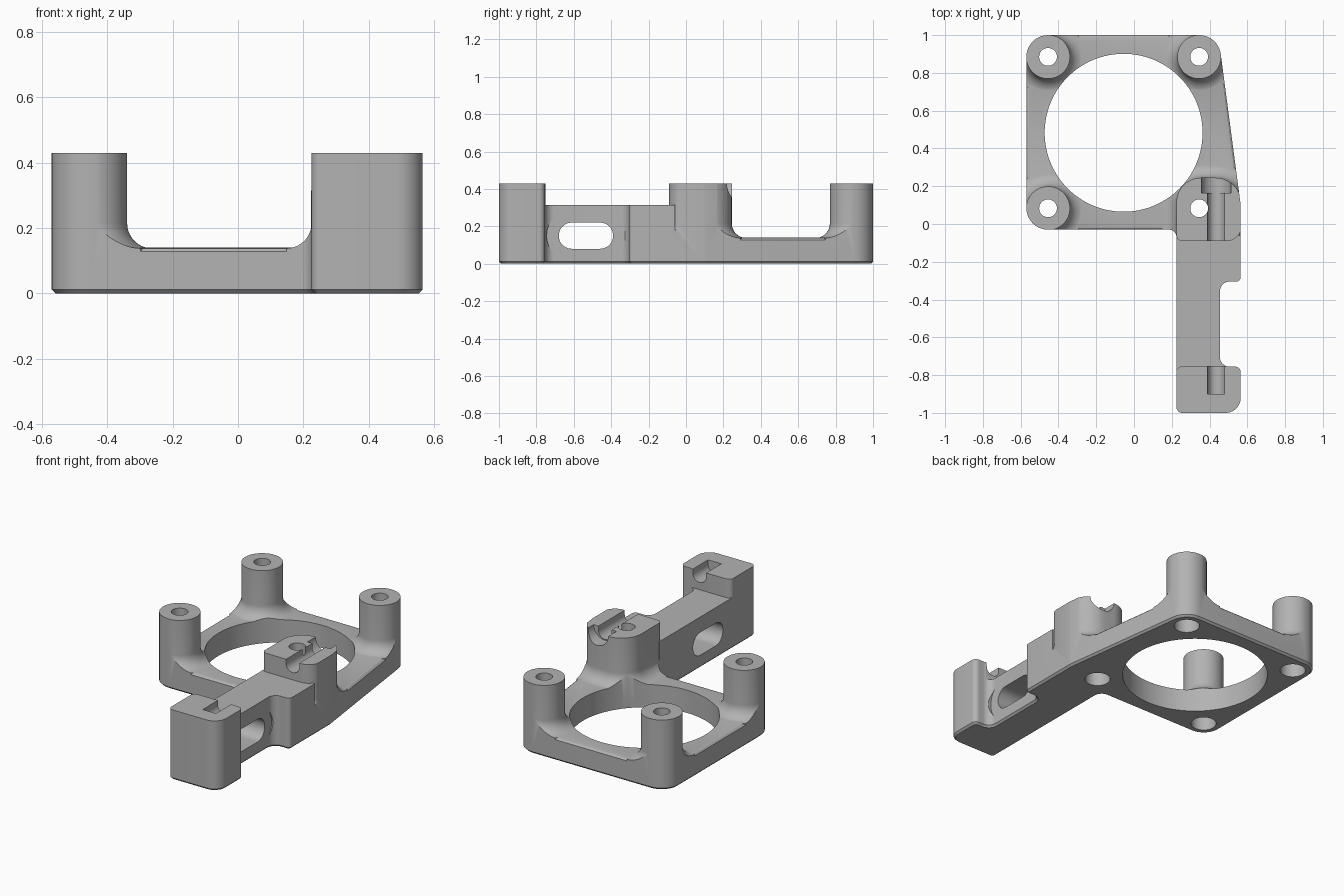
import bpy
import bmesh
from math import sin, cos, pi, tan
from mathutils import Vector, Matrix

cube = bpy.data.objects.get("Cube")
if cube:
    bpy.data.objects.remove(cube, do_unlink=True)

gray = bpy.data.materials.new("matte_gray")
gray.use_nodes = True
gray.diffuse_color = (0.45, 0.45, 0.45, 1)
gray.node_tree.nodes["Principled BSDF"].inputs["Base Color"].default_value = (0.45, 0.45, 0.45, 1)

# Axis swaps: loft direction z becomes x or y
ALONG_X = Matrix(((0, 0, 1, 0), (1, 0, 0, 0), (0, 1, 0, 0), (0, 0, 0, 1)))
ALONG_Y = Matrix(((0, 1, 0, 0), (0, 0, 1, 0), (1, 0, 0, 0), (0, 0, 0, 1)))


def circle(x, y, r, n=64):
    return [Vector((x + r * cos(2 * pi * i / n), y + r * sin(2 * pi * i / n))) for i in range(n)]


def rounded(corners, n=10):
    """Counterclockwise polygon of (x, y, radius) corners with arcs."""
    out = []
    for i, (x, y, r) in enumerate(corners):
        p = Vector((x, y))
        a = (Vector(corners[i - 1][:2]) - p).normalized()
        b = (Vector(corners[(i + 1) % len(corners)][:2]) - p).normalized()
        if r == 0:
            out.append(p)
            continue
        half = a.angle(b) / 2
        center = p + (a + b).normalized() * (r / sin(half))
        u = p + a * (r / tan(half)) - center
        v = p + b * (r / tan(half)) - center
        sweep = u.angle(v)
        for k in range(n + 1):
            t = k / n
            out.append(center + (u * sin((1 - t) * sweep) + v * sin(t * sweep)) / sin(sweep))
    return out


def offset(points, d):
    out = []
    for i, p in enumerate(points):
        e1 = (p - points[i - 1]).normalized()
        e2 = (points[(i + 1) % len(points)] - p).normalized()
        n1, n2 = Vector((e1.y, -e1.x)), Vector((e2.y, -e2.x))
        out.append(p + (n1 + n2) * (d / (1 + n1.dot(n2))))
    return out


def loft(name, points, levels, matrix=None):
    """Closed solid from an outline, with (height, outward offset) levels."""
    bm = bmesh.new()
    rings = [[bm.verts.new((q.x, q.y, z)) for q in offset(points, d)] for z, d in levels]
    n = len(points)
    for lo, hi in zip(rings, rings[1:]):
        for i in range(n):
            j = (i + 1) % n
            bm.faces.new((lo[i], lo[j], hi[j], hi[i]))
    bm.faces.new(rings[0][::-1])
    bm.faces.new(rings[-1])
    if matrix:
        bm.transform(matrix)
    mesh = bpy.data.meshes.new(name)
    bm.to_mesh(mesh)
    bm.free()
    mesh.materials.append(gray)
    ob = bpy.data.objects.new(name, mesh)
    bpy.context.collection.objects.link(ob)
    return ob


def combine(target, tool, operation):
    tool.hide_render = True
    mod = target.modifiers.new(operation, 'BOOLEAN')
    mod.operation = operation
    mod.solver = 'EXACT'
    mod.object = tool
    bpy.context.view_layer.objects.active = target
    bpy.ops.object.modifier_apply(modifier=mod.name)
    bpy.data.objects.remove(tool, do_unlink=True)


# Ring plate with softened top rim
plate_corners = [(0.565, -0.03, 0), (0.565, 0.1, 0.1), (0.446, 1, 0.115),
                 (-0.57, 1, 0.115), (-0.57, -0.03, 0.115)]
bracket = loft("fan_bracket", rounded(plate_corners),
               [(-0.02, 0.005), (0.113, 0.005), (0.128, 0), (0.137, -0.01), (0.14, -0.025)])

# Posts and clamp block flare into the plate with a concave fillet
F = 0.077
flare = [(-0.02, F)] + [(0.215 - F * cos(k * pi / 20), F - F * sin(k * pi / 20))
                        for k in range(11)] + [(0.46, 0)]
posts = [(-0.455, 0.885), (0.345, 0.885), (-0.455, 0.083), (0.345, 0.083)]
for x, y in posts[:3]:
    combine(bracket, loft("post", circle(x, y, 0.116), flare), 'UNION')
clamp = rounded([(0.225, -0.09, 0.03), (0.57, -0.09, 0.08), (0.57, 0.245, 0.14), (0.225, 0.245, 0.13)])
combine(bracket, loft("clamp_block", clamp, flare), 'UNION')

# Arm and its raised end block
arm = rounded([(0.2, -1.02, 0), (0.6, -1.02, 0), (0.6, -0.06, 0), (0.2, -0.06, 0)])
combine(bracket, loft("arm", arm, [(-0.02, 0), (0.315, 0)]), 'UNION')
end = rounded([(0.22, -1.03, 0), (0.61, -1.03, 0), (0.61, -0.752, 0), (0.22, -0.752, 0.04)])
combine(bracket, loft("end_block", end, [(-0.03, 0), (0.46, 0)]), 'UNION')

# Trim everything to the footprint with a chamfered base
footprint = rounded([(0.225, -1, 0.03), (0.565, -1, 0.08), (0.565, -0.755, 0.03), (0.455, -0.755, 0.05),
                     (0.455, -0.305, 0.05), (0.565, -0.305, 0.025)]
                    + plate_corners[1:] + [(0.225, -0.03, 0.04)])
combine(bracket, loft("footprint", footprint, [(0, -0.012), (0.012, 0), (0.43, 0)]), 'INTERSECT')

# Fan opening, screw holes and counterbores
combine(bracket, loft("opening", circle(-0.055, 0.483, 0.418, 128), [(-0.1, 0), (0.6, 0)]), 'DIFFERENCE')
for x, y in posts:
    bore = loft("screw_hole", circle(x, y, 0.047, 40),
                [(-0.1, 0.026), (0.3, 0.026), (0.301, 0), (0.6, 0)])
    combine(bracket, bore, 'DIFFERENCE')

# Slot through the arm neck and its wider clearance
slot = rounded([(-0.68, 0.08, 0.069), (-0.39, 0.08, 0.069), (-0.39, 0.22, 0.069), (-0.68, 0.22, 0.069)])
combine(bracket, loft("slot", slot, [(0.1, 0), (0.7, 0)], ALONG_X), 'DIFFERENCE')
combine(bracket, loft("slot_clearance", slot, [(0.4555, 0.065), (0.7, 0.065)], ALONG_X), 'DIFFERENCE')

# Rod grooves in the block tops and the round pocket behind
groove = rounded([(0.36, 0.39, 0.044), (0.5, 0.39, 0), (0.5, 0.48, 0), (0.36, 0.48, 0.044)])
for y0, y1 in ((-0.9, -0.7), (-0.15, 0.2)):
    combine(bracket, loft("rod_groove", groove, [(y0, 0), (y1, 0)], ALONG_Y), 'DIFFERENCE')
combine(bracket, loft("rod_pocket", circle(0.432, 0.435, 0.078, 48),
                      [(0.165, 0), (0.35, 0)], ALONG_Y), 'DIFFERENCE')

# Smooth shading with crisp edges
bpy.ops.object.select_all(action='DESELECT')
bracket.select_set(True)
bpy.context.view_layer.objects.active = bracket
bpy.ops.object.shade_smooth_by_angle(angle=0.5)
